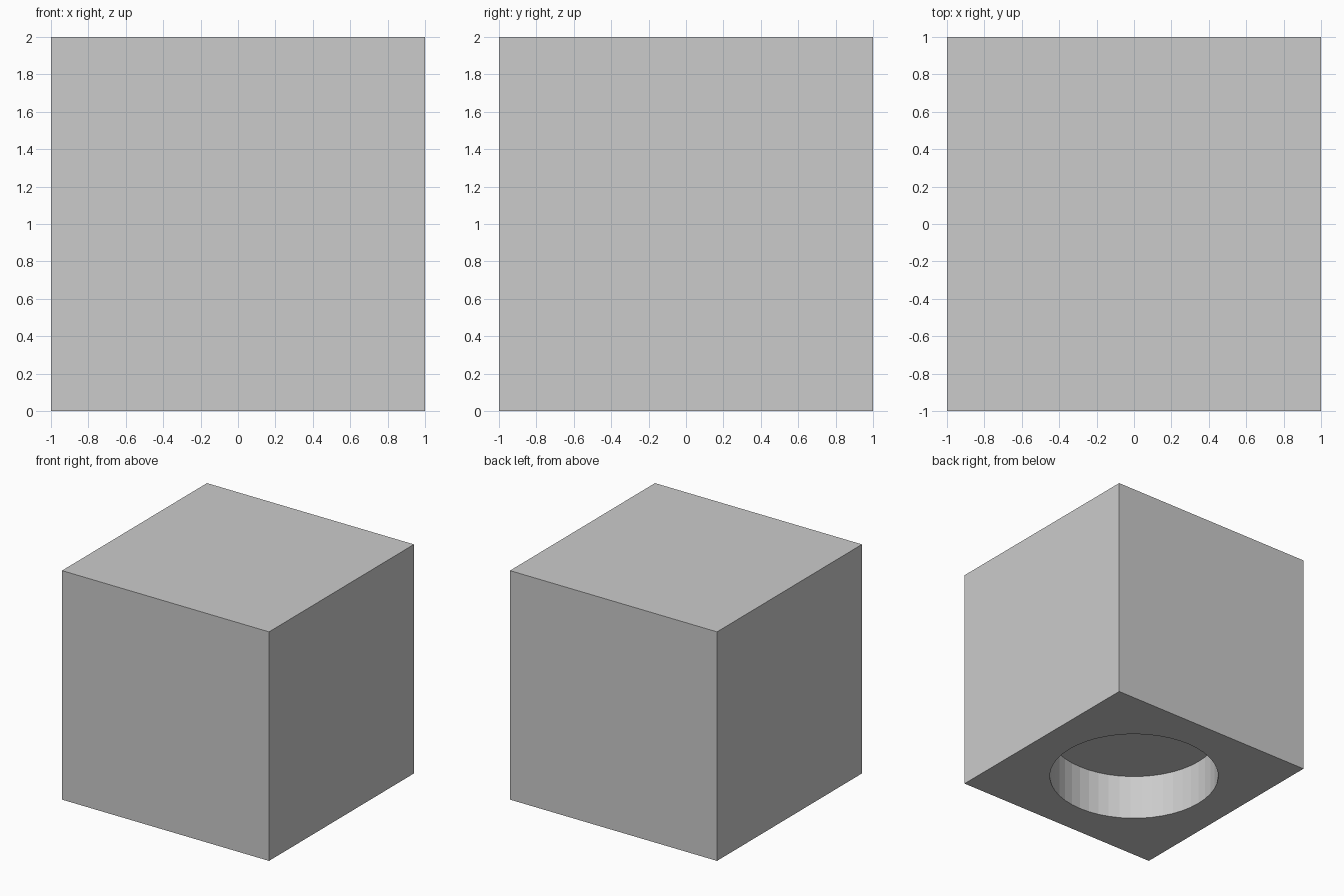
import bpy

if "Cube" in bpy.data.objects:
    bpy.data.objects.remove(bpy.data.objects["Cube"])

# Solid block standing on the ground
bpy.ops.mesh.primitive_cube_add(size=2, location=(0, 0, 1))
block = bpy.context.object
block.name = "block"

# Round blind recess in the underside: radius 0.7, depth 0.4
bpy.ops.mesh.primitive_cylinder_add(vertices=48, radius=0.7, depth=0.8, location=(0, 0, 0))
cutter = bpy.context.object
cutter.name = "recess_cutter"

cut = block.modifiers.new("recess", 'BOOLEAN')
cut.operation = 'DIFFERENCE'
cut.solver = 'EXACT'
cut.object = cutter

# Apply the cut and discard the cutter
bpy.context.view_layer.objects.active = block
bpy.ops.object.select_all(action='DESELECT')
block.select_set(True)
bpy.ops.object.modifier_apply(modifier=cut.name)
bpy.data.objects.remove(cutter, do_unlink=True)
